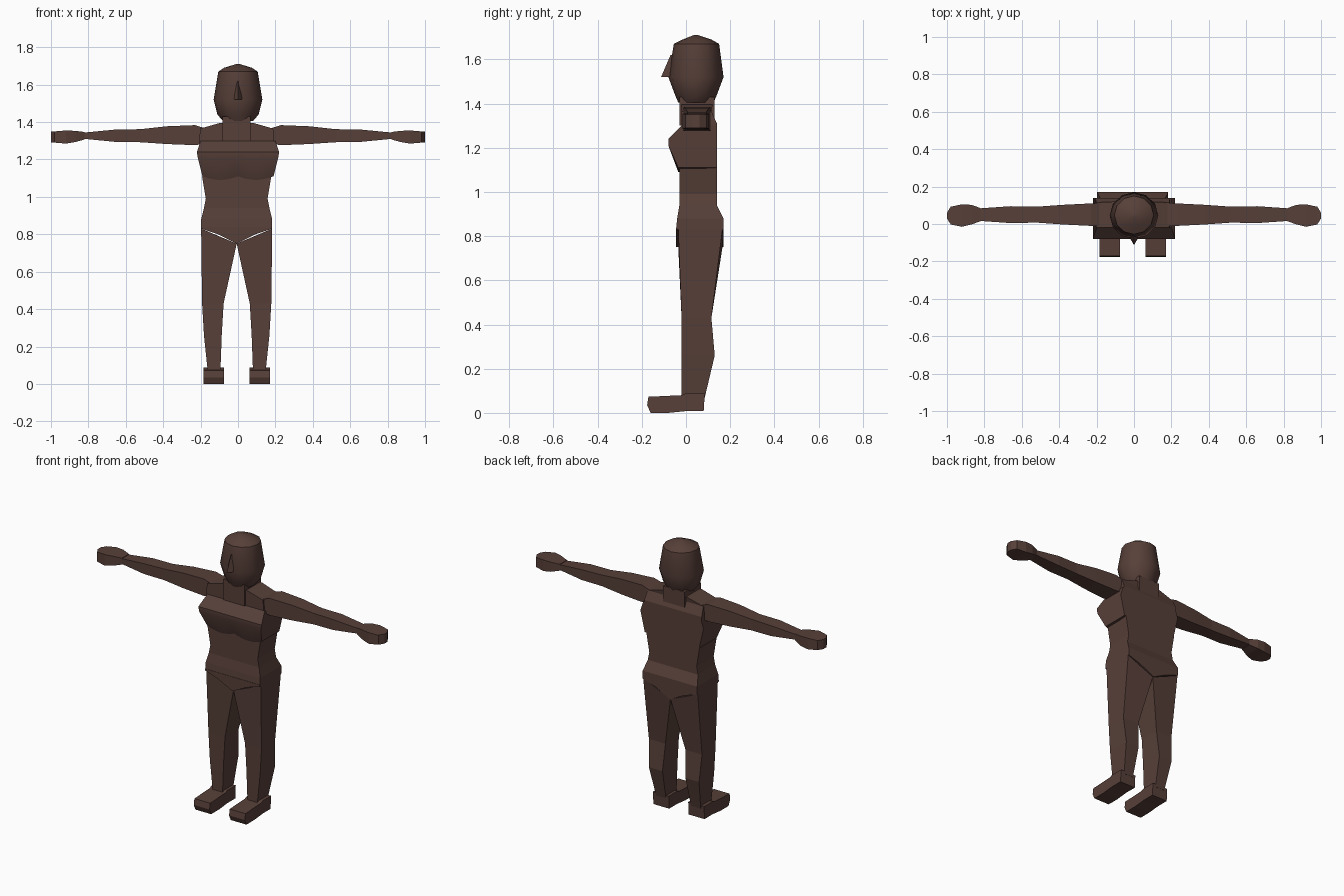
import bpy, bmesh, math

cube = bpy.data.objects.get("Cube")
if cube:
    bpy.data.objects.remove(cube)

skin = bpy.data.materials.new("warm_brown")
skin.use_nodes = True
COLOUR = (0.095, 0.05, 0.04, 1)
skin.diffuse_color = COLOUR
skin.node_tree.nodes["Principled BSDF"].inputs["Base Color"].default_value = COLOUR

# Shared planes of the figure
MIDLINE = -0.007
BELLY, BACK, SEAT = -0.03, 0.14, 0.17
CROTCH, HIP, RIB, ARMPIT = 0.75, 0.83, 1.11, 1.3


def loft(name, rings, smooth_angle=None):
    """Skin a list of equal-length point rings and cap both ends."""
    bm = bmesh.new()
    loops = [[bm.verts.new(point) for point in ring] for ring in rings]
    for lower, upper in zip(loops, loops[1:]):
        for i in range(len(lower)):
            bm.faces.new((lower[i - 1], lower[i], upper[i], upper[i - 1]))
    bm.faces.new(loops[0])
    bm.faces.new(loops[-1])
    bmesh.ops.recalc_face_normals(bm, faces=bm.faces)
    mesh = bpy.data.meshes.new(name)
    bm.to_mesh(mesh)
    bm.free()
    mesh.materials.append(skin)
    part = bpy.data.objects.new(name, mesh)
    bpy.context.collection.objects.link(part)
    if smooth_angle:
        bpy.ops.object.select_all(action='DESELECT')
        part.select_set(True)
        bpy.context.view_layer.objects.active = part
        bpy.ops.object.shade_smooth_by_angle(angle=math.radians(smooth_angle))


def level(z, inner, outer, front, back):
    """Horizontal rectangle, used for the legs and body."""
    return [(inner, front, z), (outer, front, z), (outer, back, z), (inner, back, z)]


def body(z, half, front=BELLY, back=BACK):
    return level(z, MIDLINE - half, MIDLINE + half, front, back)


def upright(x, centre_y, depth, centre_z, height):
    """Vertical rectangle across an arm."""
    return [(x, centre_y + sy * depth / 2, centre_z + sz * height / 2)
            for sy, sz in ((-1, -1), (1, -1), (1, 1), (-1, 1))]


def oval(z, half, front, back, sides=12):
    """Horizontal ellipse spanning front to back."""
    middle, depth = (front + back) / 2, (back - front) / 2
    angles = [math.tau * i / sides for i in range(sides)]
    return [(half * math.sin(a), middle - depth * math.cos(a), z) for a in angles]


def mirrored(rings, side, middle=0):
    return [[(middle + side * x, y, z) for x, y, z in ring] for ring in rings]


# Torso from the hips up to the ribs
loft("torso", [
    body(HIP, half=0.19, front=-0.045, back=SEAT),
    body(z=0.88, half=0.19, front=-0.04, back=SEAT),
    body(z=0.94, half=0.175),
    body(z=0.99, half=0.165),
    body(RIB, half=0.185),
])


# Chest block with a scalloped lower edge
def chest_section(t):
    low = RIB - 0.02 * abs(math.sin(math.pi * t))
    profile = [(0.2, -0.02, ARMPIT), (0.22, -0.08, 1.24), (0.215, -0.08, 1.21),
               (0.19, -0.035, low), (0.19, BACK, RIB), (0.22, BACK, 1.24),
               (0.2, BACK, ARMPIT)]
    return [(t * half, y, z) for half, y, z in profile]


loft("chest", [chest_section(k / 6 - 1) for k in range(13)], smooth_angle=35)

# Shoulders and neck
loft("shoulders", [
    body(ARMPIT - 0.02, half=0.2, front=-0.02),
    body(ARMPIT + 0.01, half=0.2, front=-0.02),
    body(z=1.365, half=0.195, front=-0.02, back=0.115),
    body(z=1.395, half=0.09, front=-0.02, back=0.12),
])
loft("neck", [body(z, half=0.075, back=0.13) for z in (ARMPIT, 1.43)])


# Pelvis wedge, narrowing to the crotch
def pelvis_section(y):
    lower_edge = [(-0.19, HIP), (-0.1, 0.8), (0, CROTCH), (0.1, 0.8), (0.19, HIP)]
    upper_edge = [(0.19, HIP + 0.01), (-0.19, HIP + 0.01)]
    return [(MIDLINE + x, y, z) for x, z in lower_edge + upper_edge]


loft("pelvis", [pelvis_section(-0.046), pelvis_section(SEAT)])

# Head and nose
loft("head", [
    oval(z=1.405, half=0.08, front=-0.035, back=0.125),
    oval(z=1.44, half=0.11, front=-0.05, back=BACK),
    oval(z=1.52, half=0.13, front=-0.08, back=SEAT),
    oval(z=1.67, half=0.105, front=-0.055, back=0.15),
    oval(z=1.69, half=0.075, front=-0.015, back=0.115),
    oval(z=1.71, half=0.01, front=0.035, back=0.055),
], smooth_angle=45)


def nose_section(z, half, tip):
    return [(-half, -0.05, z), (0, tip, z), (half, -0.05, z)]


loft("nose", [
    nose_section(z=1.52, half=0.036, tip=-0.113),
    nose_section(z=1.55, half=0.03, tip=-0.1),
    nose_section(z=1.62, half=0.006, tip=-0.07),
])

# Limbs, described for the left side
arm = [
    upright(x=0.17, centre_y=0.05, depth=0.125, centre_z=1.325, height=0.08),
    upright(x=0.23, centre_y=0.05, depth=0.12, centre_z=1.33, height=0.107),
    upright(x=0.38, centre_y=0.05, depth=0.105, centre_z=1.33, height=0.095),
    upright(x=0.52, centre_y=0.05, depth=0.085, centre_z=1.327, height=0.07),
    upright(x=0.66, centre_y=0.05, depth=0.09, centre_z=1.327, height=0.065),
    upright(x=0.84, centre_y=0.05, depth=0.065, centre_z=1.327, height=0.03),
]
hand = [
    upright(x=0.82, centre_y=0.05, depth=0.07, centre_z=1.327, height=0.04),
    upright(x=0.87, centre_y=0.05, depth=0.105, centre_z=1.323, height=0.06),
    upright(x=0.92, centre_y=0.045, depth=0.12, centre_z=1.32, height=0.07),
    upright(x=0.98, centre_y=0.045, depth=0.095, centre_z=1.32, height=0.06),
    upright(x=1, centre_y=0.045, depth=0.03, centre_z=1.32, height=0.06),
]
# The thigh top slants up and outwards to meet the pelvis
thigh_top = [(x, y, HIP if x else CROTCH)
             for x, y, z in level(HIP, inner=0, outer=0.19, front=-0.035, back=0.165)]
leg = [
    thigh_top,
    level(z=0.43, inner=0.07, outer=0.185, front=-0.02, back=0.115),
    level(z=0.26, inner=0.08, outer=0.175, front=-0.02, back=0.13),
    level(z=0.07, inner=0.087, outer=0.155, front=-0.02, back=0.085),
]
sole = [(0.08, 0.008), (0, 0.008), (-0.08, 0), (-0.16, 0)]
instep = [(-0.176, 0.035), (-0.17, 0.073), (-0.02, 0.08), (0, 0.088), (0.085, 0.088)]
foot = [[(x, y, z) for y, z in sole + instep] for x in (0.068, 0.178)]

for side, word in ((1, "left"), (-1, "right")):
    loft(word + "_arm", mirrored(arm, side))
    loft(word + "_hand", mirrored(hand, side))
    loft(word + "_leg", mirrored(leg, side, MIDLINE))
    loft(word + "_foot", mirrored(foot, side, MIDLINE))
